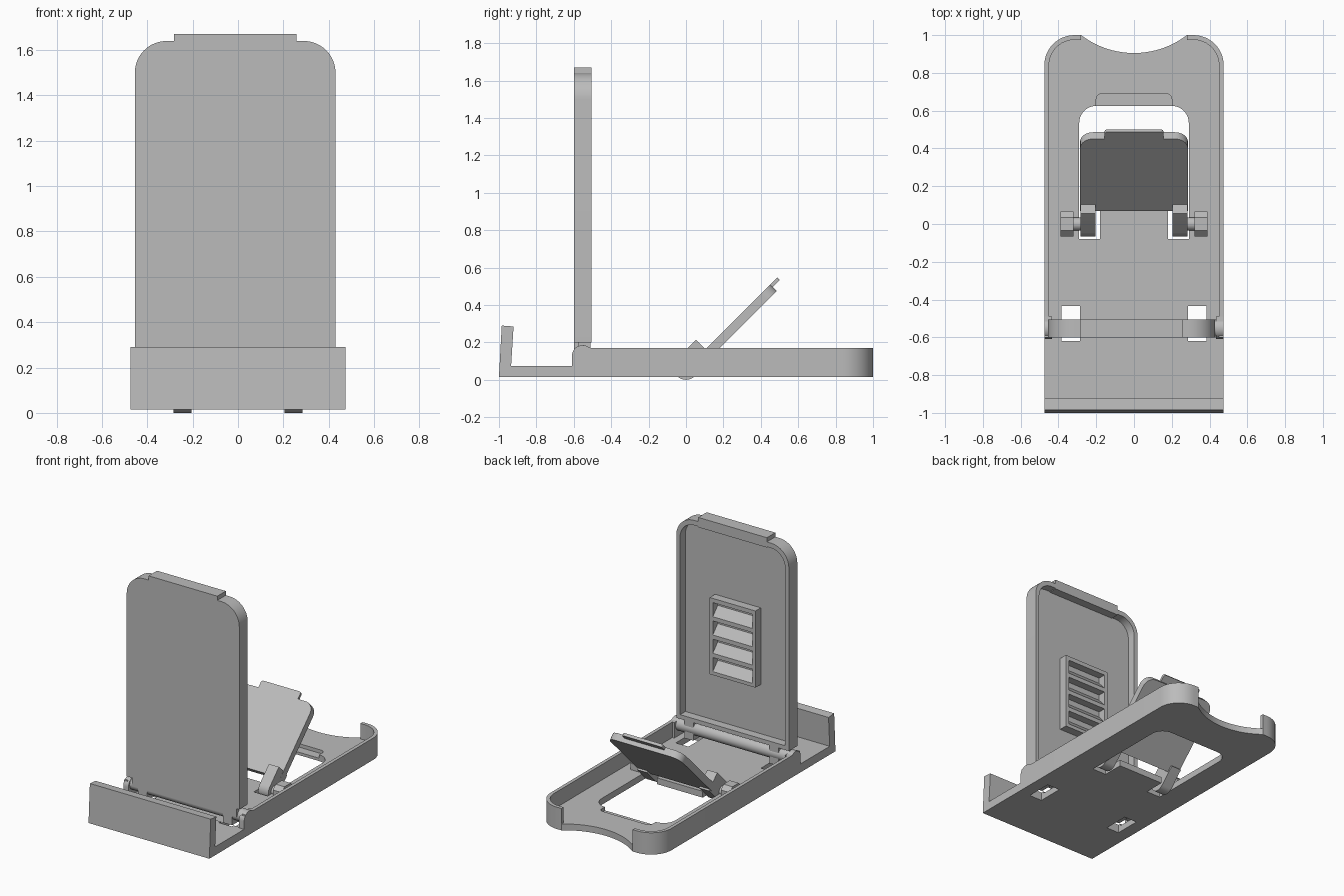
import bpy, bmesh
from math import pi, sin, cos, radians
from mathutils import Matrix

cube = bpy.data.objects.get("Cube")
if cube:
    bpy.data.objects.remove(cube, do_unlink=True)

grey = bpy.data.materials.new("light_grey_plastic")
grey.use_nodes = True
colour = (0.5, 0.5, 0.5, 1)
grey.diffuse_color = colour
grey.node_tree.nodes["Principled BSDF"].inputs["Base Color"].default_value = colour


def arc(cx, cy, r, a0, a1, n=12):
    return [(cx + r * cos(radians(a0 + (a1 - a0) * i / n)),
             cy + r * sin(radians(a0 + (a1 - a0) * i / n))) for i in range(n + 1)]


def rect(x0, y0, x1, y1):
    return [(x0, y0), (x1, y0), (x1, y1), (x0, y1)]


def round_top(x0, y0, x1, y1, r):
    """Rectangle whose two upper corners are rounded."""
    return ([(x0, y0), (x1, y0)] + arc(x1 - r, y1 - r, r, 0, 90)
            + arc(x0 + r, y1 - r, r, 90, 180))


def prism(name, pts, axis, a, b, helper=False):
    """Extrude a closed outline along an axis from a to b."""
    place = {"X": lambda u, v, t: (t, u, v), "Y": lambda u, v, t: (u, t, v),
             "Z": lambda u, v, t: (u, v, t)}[axis]
    bm = bmesh.new()
    low = [bm.verts.new(place(u, v, a)) for u, v in pts]
    high = [bm.verts.new(place(u, v, b)) for u, v in pts]
    bm.faces.new(low)
    bm.faces.new(high)
    n = len(pts)
    for i in range(n):
        j = (i + 1) % n
        bm.faces.new((low[i], low[j], high[j], high[i]))
    bmesh.ops.recalc_face_normals(bm, faces=bm.faces)
    mesh = bpy.data.meshes.new(name)
    bm.to_mesh(mesh)
    bm.free()
    ob = bpy.data.objects.new(name, mesh)
    bpy.context.collection.objects.link(ob)
    if helper:
        ob.hide_render = True
    else:
        mesh.materials.append(grey)
        parts.append(ob)
    return ob


def cut(target, pts, axis, a, b):
    """Carve an outline out of a part, then drop the cutter."""
    tool = prism("cutter", pts, axis, a, b, helper=True)
    mod = target.modifiers.new("cut", "BOOLEAN")
    mod.operation = "DIFFERENCE"
    mod.solver = "EXACT"
    mod.object = tool
    bpy.context.view_layer.objects.active = target
    bpy.ops.object.modifier_apply(modifier=mod.name)
    bpy.data.objects.remove(tool, do_unlink=True)


parts = []
W, FLOOR, BOTTOM = 0.475, 0.06, 0.015

# Base tray with a thin rim and a finger scoop at the back
base = prism("base_tray", round_top(-W, -0.6, W, 1, 0.16), "Z", BOTTOM, 0.17)
cut(base, round_top(-0.45, -0.8, 0.45, 0.975, 0.135), "Z", FLOOR, 0.4)
cut(base, rect(-0.28, 0.8, 0.28, 1.2), "Z", FLOOR, 0.4)
cut(base, arc(0, 1.365, 0.46, 0, 360, 96)[:-1], "Z", -0.2, 0.4)

# Window, tab recess and slots for the kickstand legs
cut(base, round_top(-0.29, 0.07, 0.29, 0.625, 0.09), "Z", -0.2, 0.4)
cut(base, round_top(-0.2, 0.6, 0.2, 0.69, 0.03), "Z", 0.035, 0.4)
for s in (-1, 1):
    x0, x1 = sorted((s * 0.18, s * 0.29))
    cut(base, rect(x0, -0.08, x1, 0.09), "Z", -0.2, 0.4)

# Front ledge with its leaning lip
ledge_profile = [(-1, BOTTOM), (-0.6, BOTTOM), (-0.6, 0.075), (-0.935, 0.075),
                 (-0.922, 0.285), (-0.985, 0.29)]
ledge = prism("front_ledge", ledge_profile, "X", -W, W)

# Floor holes under the backrest hinge
for s in (-1, 1):
    x0, x1 = sorted((s * 0.285, s * 0.385))
    for part in (base, ledge):
        cut(part, rect(x0, -0.62, x1, -0.435), "Z", -0.2, 0.4)

# Hinge ears and kickstand pins on both sides
PIVOT = 0.066
ear_profile = ([(-0.61, 0.04), (-0.49, 0.04), (-0.49, 0.17)]
               + arc(-0.553, 0.128, 0.057, 50, 180))
for s, side in ((1, "left"), (-1, "right")):
    def span(a, b):
        return sorted((s * a, s * b))
    prism(side + "_hinge_ear", ear_profile, "X", *span(0.435, W))
    knob = ([(-0.065, 0.04), (0.065, 0.04)]
            + [(0.065, 0.105), (0.035, 0.135), (-0.035, 0.135), (-0.065, 0.105)])
    prism(side + "_pin_bracket", knob, "X", *span(0.32, 0.39))
    prism(side + "_kickstand_pin", arc(0, PIVOT, 0.035, 0, 360, 24)[:-1],
          "X", *span(0.27, 0.33))

# Backrest: front plate, rim on the rear side, latch tab on top
MID, HALF, FRONT, BACK = -0.0125, 0.4425, -0.6, -0.505
L, R = MID - HALF, MID + HALF
rest = prism("backrest", round_top(L, 0.2, R, 1.64, 0.14), "Y", FRONT, BACK)
cut(rest, round_top(L + 0.03, 0.23, R - 0.03, 1.605, 0.11), "Y", -0.565, -0.4)
prism("backrest_tab", rect(MID - 0.27, 1.6, MID + 0.27, 1.67), "Y", FRONT, BACK)
prism("backrest_skirt", rect(L + 0.04, 0.14, R - 0.02, 0.21), "Y", FRONT, -0.575)
prism("backrest_hinge_rod", arc(-0.55, 0.14, 0.045, 0, 360, 32)[:-1],
      "X", -0.44, 0.44)
for s, side in ((1, "left"), (-1, "right")):
    x0, x1 = sorted((s * 0.3, s * 0.37))
    prism(side + "_backrest_lug", rect(-0.595, 0.07, -0.51, 0.21), "X", x0, x1)

# Catch rack on the backrest: frame with four ramped slots
rack = prism("catch_rack", rect(MID - 0.18, 0.58, MID + 0.18, 1.125),
             "Y", -0.57, BACK)
pitch = 0.13
for i in range(4):
    z = 0.605 + i * pitch
    ramp = [(-0.56, z + 0.06), (-0.56, z + 0.1), (-0.4, z + 0.1),
            (-0.4, z), (BACK, z)]
    cut(rack, ramp, "X", MID - 0.155, MID + 0.155)

# Kickstand, made flat and then tilted about its pivot
tilt = Matrix.Translation((0, 0, PIVOT)) @ Matrix.Rotation(pi / 4, 4, "X")
stand = [prism("kickstand_plate", round_top(-0.285, 0.095, 0.285, 0.633, 0.07),
               "Z", -0.054, -0.004),
         prism("kickstand_tab", round_top(-0.155, 0.6, 0.155, 0.685, 0.015),
               "Z", -0.024, -0.004)]
leg_profile = arc(0, 0, PIVOT, 90, 270, 20) + [(0.143, -PIVOT), (0.143, PIVOT)]
for s, side in ((1, "left"), (-1, "right")):
    x0, x1 = sorted((s * 0.205, s * 0.284))
    stand.append(prism(side + "_kickstand_leg", leg_profile, "X", x0, x1))
for ob in stand:
    ob.data.transform(tilt)

# Smooth the rounded faces, keep the edges crisp
bpy.ops.object.select_all(action="DESELECT")
for ob in parts:
    ob.select_set(True)
bpy.context.view_layer.objects.active = base
bpy.ops.object.shade_smooth_by_angle(angle=radians(30))
